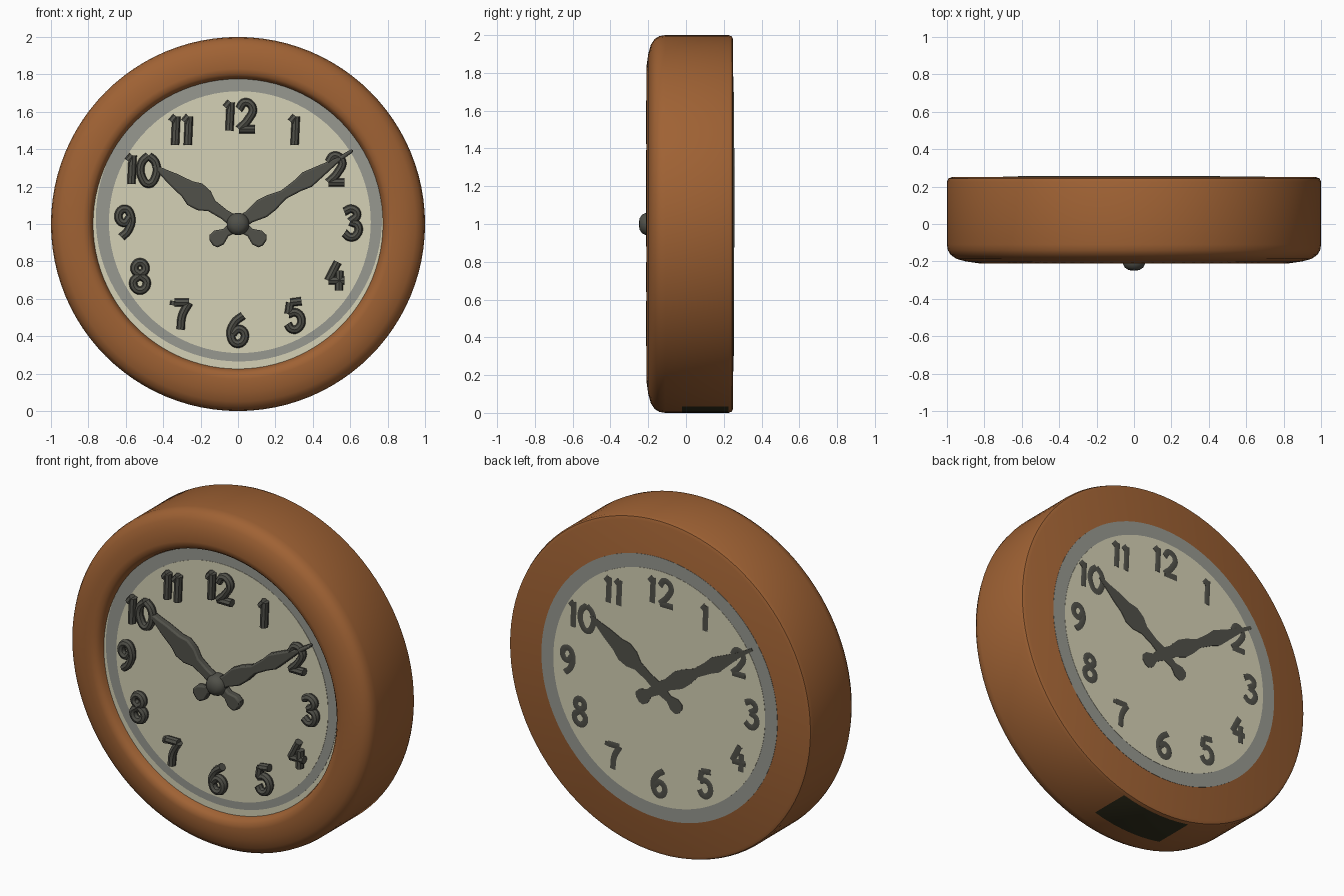
import bpy, bmesh, math
from mathutils import Vector

if "Cube" in bpy.data.objects:
    bpy.data.objects.remove(bpy.data.objects["Cube"])


def material(name, srgb):
    m = bpy.data.materials.new(name)
    m.diffuse_color = [(c / 255) ** 2.2 for c in srgb] + [1]
    m.use_nodes = True
    m.node_tree.nodes["Principled BSDF"].inputs["Base Color"].default_value = m.diffuse_color
    return m


BROWN = material("brown wood", (158, 98, 55))
CREAM = material("cream dial", (212, 208, 180))
GREY = material("grey ring", (150, 151, 143))
DARK = material("dark metal", (82, 82, 75))
BLACK = material("dark foot", (52, 50, 34))


def add(name, mesh, *mats):
    ob = bpy.data.objects.new(name, mesh)
    bpy.context.collection.objects.link(ob)
    for m in mats:
        mesh.materials.append(m)
    return ob


def lathe(name, profile, mats, cx=0, cz=1, n=96):
    """Spin a (radius, y) profile around a front-to-back axis."""
    bm = bmesh.new()
    rings = []
    for r, y in profile:
        if r == 0:
            rings.append([bm.verts.new((cx, y, cz))] * n)
        else:
            rings.append([bm.verts.new((cx + r * math.cos(2 * math.pi * i / n), y,
                                        cz + r * math.sin(2 * math.pi * i / n)))
                          for i in range(n)])
    for a, b in zip(rings, rings[1:]):
        for i in range(n):
            j = (i + 1) % n
            bm.faces.new(list(dict.fromkeys((a[i], a[j], b[j], b[i]))))
    bmesh.ops.recalc_face_normals(bm, faces=bm.faces)
    mesh = bpy.data.meshes.new(name)
    bm.to_mesh(mesh)
    bm.free()
    return add(name, mesh, *mats)


# Case: rounded rim with a shallow recess in front and a flat back
case = lathe("case", [(0, -.16), (.775, -.16), (.783, -.185), (.80, -.203), (.83, -.21),
                      (.90, -.20), (.95, -.186), (.98, -.165), (.995, -.14), (1, -.11),
                      (1, -.02), (1, .225), (.993, .243), (.975, .25), (0, .25)],
             (BROWN, CREAM, BLACK))
for p in case.data.polygons:
    c = p.center
    if p.normal.y < -.99 and math.hypot(c.x, c.z - 1) < .77:
        p.material_index = 1
    elif c.z < .05 and -.18 < c.x < .26 and -.02 < c.y < .23 and abs(p.normal.y) < .1:
        p.material_index = 2


# Painted dial rings, front and back
def disc(name, r, y0, y1, mat, cx=0, cz=1):
    lathe(name, [(0, y0), (r, y0), (r, y1), (0, y1)], (mat,), cx, cz)


disc("front_ring", .765, -.162, -.158, GREY, .005, 1.03)
disc("front_dial", .70, -.164, -.158, CREAM, .01, 1.01)
disc("back_ring", .78, .248, .2515, GREY)
disc("back_dial", .70, .248, .253, CREAM)

# Numeral strokes in a box of half width 1 and half height 1
DIGITS = {
    "0": [[(0, 1), (-.8, .5), (-.8, -.5), (0, -1), (.8, -.5), (.8, .5), (0, 1)]],
    "1": [[(-.4, .6), (.15, 1)], [(.15, 1), (0, -1)]],
    "2": [[(-.9, .5), (-.2, 1), (.7, .6), (.2, -.2), (-.9, -.9)], [(-.9, -.9), (1, -.9)]],
    "3": [[(-.8, .8), (.1, 1), (.7, .6), (-.1, .1)],
          [(-.1, .1), (.8, -.2), (.6, -.85), (-.1, -1), (-.8, -.7)]],
    "4": [[(.2, 1), (-.9, -.3)], [(-.9, -.3), (1, -.3)], [(.4, .4), (.35, -1)]],
    "5": [[(.8, 1), (-.5, .9)], [(-.5, .9), (-.7, .1)],
          [(-.7, .1), (.2, .2), (.8, -.3), (.3, -.95), (-.4, -.95), (-.8, -.6)]],
    "6": [[(.6, 1), (-.4, .5), (-.85, -.4), (-.1, -1), (.8, -.5), (.2, .05), (-.7, -.3)]],
    "7": [[(-.9, .7), (-.8, 1)], [(-.8, .9), (.9, .9)], [(.9, .9), (.1, 0), (-.1, -1)]],
    "8": [[(0, .1), (-.65, .55), (0, 1), (.65, .55), (0, .1), (-.8, -.45), (0, -1),
           (.8, -.45), (0, .1)]],
    "9": [[(.6, .4), (-.1, 0), (-.75, .5), (0, 1), (.7, .5), (.4, -.5), (-.4, -1)]],
}


def numeral(name, text, x, z, width):
    """Round tube strokes for one hour, returned as a mesh centred on y = 0."""
    cu = bpy.data.curves.new(name, "CURVE")
    cu.dimensions = "3D"
    cu.bevel_depth, cu.bevel_resolution, cu.resolution_u = width, 2, 6
    cu.use_fill_caps = True
    step = .068 if text == "11" else .092
    for k, ch in enumerate(text):
        ox = x + (k - (len(text) - 1) / 2) * step
        for stroke in DIGITS[ch]:
            sp = cu.splines.new("BEZIER")
            sp.bezier_points.add(len(stroke) - 1)
            for bp, (u, v) in zip(sp.bezier_points, stroke):
                bp.co = (ox + u * .046, 0, z + v * .076)
                bp.handle_left_type = bp.handle_right_type = "AUTO"
    ob = bpy.data.objects.new(name, cu)
    bpy.context.collection.objects.link(ob)
    mesh = bpy.data.meshes.new_from_object(
        ob.evaluated_get(bpy.context.evaluated_depsgraph_get()))
    bpy.data.objects.remove(ob)
    mesh.materials.clear()
    return mesh


def to_back(mesh):
    """Flatten a y-centred mesh to a thin plate and turn it to the back."""
    for v in mesh.vertices:
        v.co = Vector((-v.co.x, .253 - v.co.y * .1, v.co.z))


for h in range(1, 13):
    a = math.radians(90 - 30 * h)
    x, z = .605 * math.cos(a), 1.005 + .57 * math.sin(a)
    front = numeral(f"numeral_{h}", str(h), x, z, .022)
    for v in front.vertices:
        v.co.y = v.co.y * 1.15 - .187
    add(f"numeral_{h}", front, DARK)
    back = numeral(f"back_numeral_{h}", str(h), x, z, .018)
    to_back(back)
    add(f"back_numeral_{h}", back, DARK)

# Hands: (distance along the hand, half width)
MINUTE = [(-.175, .018), (-.16, .04), (-.125, .045), (-.08, .024), (0, .036), (.07, .034),
          (.15, .052), (.21, .046), (.29, .026), (.38, .034), (.44, .046), (.50, .036),
          (.57, .024), (.63, .014), (.73, .009)]
HOUR = [(-.175, .018), (-.16, .04), (-.125, .045), (-.08, .024), (0, .036), (.09, .028),
        (.17, .034), (.22, .062), (.28, .07), (.33, .05), (.42, .036), (.48, .022),
        (.55, .010)]


def hand(name, profile, tip, tail, thick):
    """Outline extruded along y; the tail may bend away from the tip line."""
    d, t = Vector(tip).normalized(), -Vector(tail).normalized()
    left, right = [], []
    for s, w in profile:
        e = t if s < 0 else d
        p, side = e * s, Vector((-e.y, e.x)) * w
        left.append(p + side)
        right.append(p - side)
    bm = bmesh.new()
    rows = [[bm.verts.new((p.x, y, 1 + p.y)) for p in row]
            for y in (-thick / 2, thick / 2) for row in (left, right)]
    fl, fr, bl, br = rows
    for i in range(len(profile) - 1):
        j = i + 1
        for a, b in ((fl, fr), (bl, br), (fl, bl), (fr, br)):
            bm.faces.new((a[i], a[j], b[j], b[i]))
    for i in (0, -1):
        bm.faces.new((fl[i], fr[i], br[i], bl[i]))
    bmesh.ops.recalc_face_normals(bm, faces=bm.faces)
    mesh = bpy.data.meshes.new(name)
    bm.to_mesh(mesh)
    bm.free()
    return mesh


for label, prof, tip, tail, y in (("minute_hand", MINUTE, (.615, .395), (-.12, -.085), -.189),
                                  ("hour_hand", HOUR, (-.45, .31), (.12, -.085), -.186)):
    ob = add(label, hand(label, prof, tip, tail, .044), DARK)
    ob.location.y = y
    bev = ob.modifiers.new("soft edges", "BEVEL")
    bev.width, bev.segments, bev.limit_method = .009, 2, "ANGLE"
    bev.angle_limit = math.radians(50)
    flat = hand("back_" + label, prof, tip, tail, .05)
    to_back(flat)
    add("back_" + label, flat, DARK)

# Hub
lathe("hub", [(0, -.17), (.06, -.17), (.06, -.212), (.05, -.232), (.03, -.246), (0, -.25)],
      (DARK,), n=24)

# Smooth shading with sharp edges kept
for ob in bpy.context.scene.objects:
    ob.select_set(True)
bpy.context.view_layer.objects.active = case
bpy.ops.object.shade_smooth_by_angle(angle=math.radians(35))
